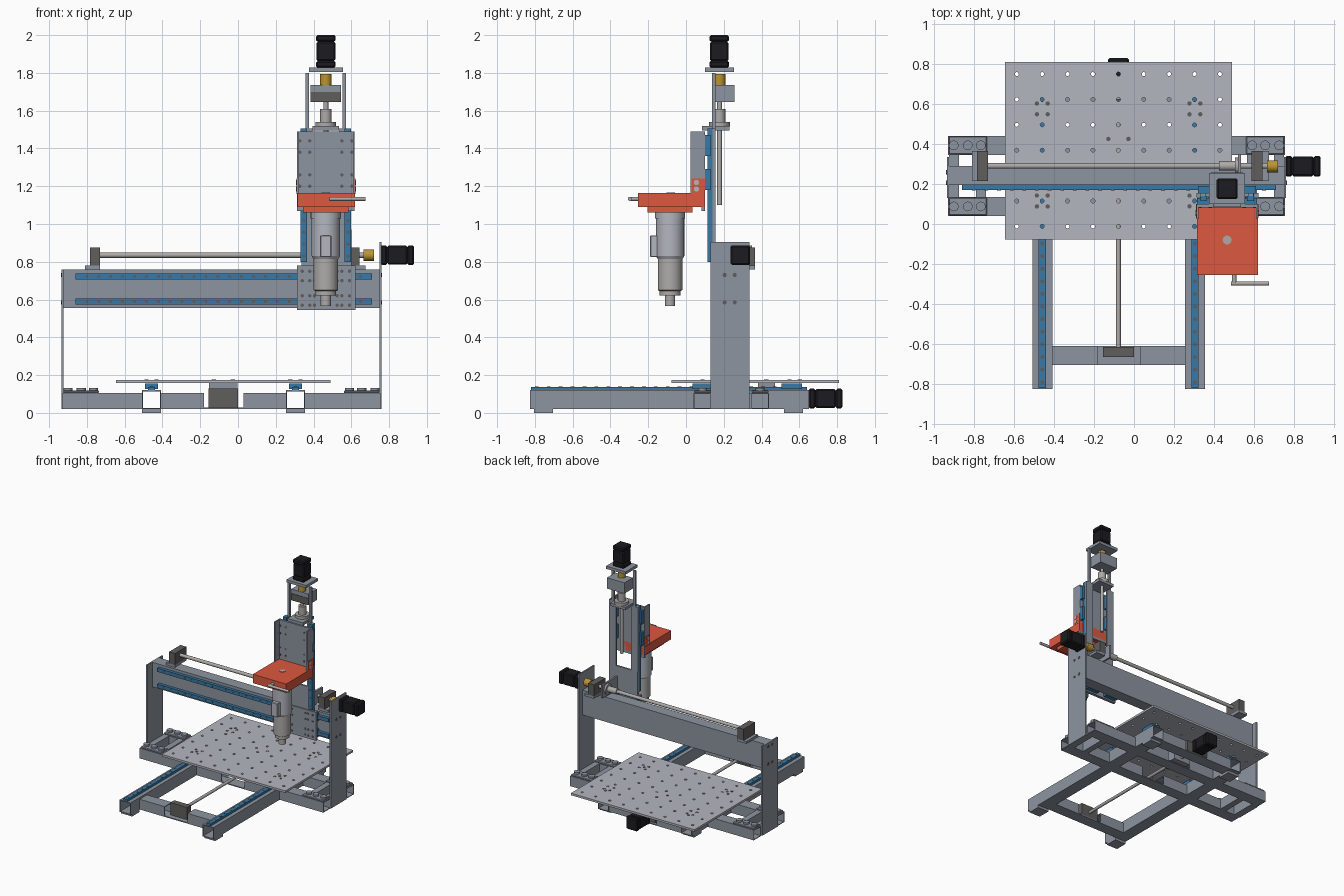
import bpy, bmesh, math
from mathutils import Matrix, Vector

if "Cube" in bpy.data.objects:
    bpy.data.objects.remove(bpy.data.objects["Cube"])


def mat(name, c):
    m = bpy.data.materials.new(name)
    m.diffuse_color = (*c, 1)
    m.use_nodes = True
    m.node_tree.nodes["Principled BSDF"].inputs["Base Color"].default_value = m.diffuse_color
    return m


STEEL = mat("blue_grey", (0.27, 0.30, 0.35))
LIGHT = mat("light_grey", (0.45, 0.47, 0.52))
BLUE = mat("rail_blue", (0.04, 0.19, 0.38))
RED = mat("orange_red", (0.72, 0.10, 0.05))
BLACK = mat("black", (0.012, 0.012, 0.015))
GOLD = mat("brass", (0.5, 0.30, 0.03))
DARK = mat("dark_block", (0.12, 0.11, 0.11))
SHAFT = mat("shaft_grey", (0.42, 0.41, 0.40))


def finish(name, bm, m=None):
    me = bpy.data.meshes.new(name)
    bm.to_mesh(me)
    bm.free()
    ob = bpy.data.objects.new(name, me)
    bpy.context.collection.objects.link(ob)
    if m:
        me.materials.append(m)
    return ob


def box(name, x, y, z, m=STEEL, bevel=0, open_axis=None):
    """Box from (min, max) pairs; open_axis turns it into a hollow tube."""
    lo, hi = Vector((x[0], y[0], z[0])), Vector((x[1], y[1], z[1]))
    bm = bmesh.new()
    bmesh.ops.create_cube(bm, size=1, matrix=Matrix.Translation((lo + hi) / 2) @ Matrix.Diagonal((*(hi - lo), 1)))
    if open_axis is not None:
        bm.normal_update()
        ends = [f for f in bm.faces if abs(f.normal[open_axis]) > 0.9]
        bmesh.ops.delete(bm, geom=ends, context='FACES_ONLY')
    if bevel:
        bmesh.ops.bevel(bm, geom=bm.edges[:], offset=bevel, segments=1, affect='EDGES')
    ob = finish(name, bm, m)
    if open_axis is not None:
        s = ob.modifiers.new("wall", 'SOLIDIFY')
        s.thickness, s.offset = 0.008, -1
    return ob


def rods(name, centres, r, length, axis, m=SHAFT, seg=24):
    """One object holding a cylinder at every centre."""
    rot = {0: Matrix.Rotation(math.pi / 2, 4, 'Y'), 1: Matrix.Rotation(math.pi / 2, 4, 'X'), 2: Matrix()}[axis]
    bm = bmesh.new()
    for c in centres:
        bmesh.ops.create_cone(bm, cap_ends=True, segments=seg, radius1=r, radius2=r, depth=length,
                              matrix=Matrix.Translation(c) @ rot)
    for f in bm.faces:
        f.smooth = len(f.verts) == 4
    for e in bm.edges:
        e.smooth = all(len(f.verts) == 4 for f in e.link_faces)
    return finish(name, bm, m)


def rod(name, c, s, e, r, axis, m=SHAFT):
    c = list(c)
    c[axis] = (s + e) / 2
    return rods(name, [c], r, e - s, axis, m)


def motor(name, c, s, e, axis):
    """Stepper motor: end caps and a chamfered body along an axis."""
    for tag, a, b, h in (("front_cap", s, s + .035, .052), ("body", s + .035, e - .035, .05), ("rear_cap", e - .035, e, .052)):
        ext = [(v - h, v + h) for v in c]
        ext[axis] = (a, b)
        box(name + "_" + tag, *ext, BLACK, .008)


def lathe(name, prof, x, y, m, seg=32):
    bm = bmesh.new()
    vs = [bm.verts.new((r, 0, z)) for r, z in prof]
    es = [bm.edges.new(p) for p in zip(vs, vs[1:])]
    bmesh.ops.spin(bm, geom=vs + es, cent=(0, 0, 0), axis=(0, 0, 1), angle=2 * math.pi, steps=seg)
    bmesh.ops.remove_doubles(bm, verts=bm.verts[:], dist=1e-4)
    bmesh.ops.recalc_face_normals(bm, faces=bm.faces[:])
    ob = finish(name, bm, m)
    ob.location = (x, y, 0)
    bpy.context.view_layer.objects.active = ob
    ob.select_set(True)
    bpy.ops.object.shade_smooth_by_angle()
    ob.select_set(False)


CX = -0.078   # table centre line
SX = 0.465    # spindle centre line

# base: long tubes, feet, rails and bearing carriages
for side, x in (("left", -.458), ("right", .304)):
    box(f"base_tube_{side}", (x - .05, x + .05), (-.825, .65), (.02, .12), open_axis=1)
    for tag, y in (("front", -.755), ("back", .57)):
        box(f"foot_{side}_{tag}", (x - .05, x + .05), (y - .05, y + .05), (0, .02))
    box(f"table_rail_{side}", (x - .018, x + .018), (-.82, .64), (.12, .138), BLUE)
    rods(f"table_rail_holes_{side}", [(x, -.79 + .063 * i, .138) for i in range(23)], .01, .003, 2, DARK, 12)
    for tag, y in (("front", .09), ("back", .56)):
        box(f"table_carriage_{side}_{tag}", (x - .034, x + .034), (y - .055, y + .055), (.126, .155), BLUE)

# base: cross tubes split around the long tubes and the drive screw
INNER = ((-.408, -.18), (.03, .254))
for tag, y, segs in (("front", (-.705, -.61), INNER), ("rear", (.55, .645), INNER),
                     ("gantry_front", (.04, .135), INNER + ((-.93, -.508), (.354, .755))),
                     ("gantry_back", (.345, .44), INNER + ((-.93, -.508), (.354, .755)))):
    for i, s in enumerate(segs):
        box(f"cross_tube_{tag}_{i}", s, y, (.02, .105), open_axis=0)
    box(f"cross_plate_{tag}", (-.18, .03), y, (.02, .028))

# gantry feet: stubs, clamp plates and bolts, mirrored about the frame centre
for side, k in (("left", 1), ("right", -1)):
    def X(a, b):
        p = [-.0875 + k * (v + .0875) for v in (a, b)]
        return min(p), max(p)
    box(f"gantry_stub_outer_{side}", X(-.925, -.875), (.135, .345), (.02, .105), open_axis=1)
    box(f"gantry_stub_inner_{side}", X(-.79, -.74), (.135, .345), (.02, .105), open_axis=1)
    for tag, y in (("front", .0875), ("back", .3925)):
        box(f"clamp_plate_{side}_{tag}", X(-.925, -.735), (y - .045, y + .045), (.105, .118), STEEL, .004)
        rods(f"clamp_bolts_{side}_{tag}", [(X(v, v)[0], y, .124) for v in (-.9, -.83, -.765)], .024, .016, 2, STEEL)
    box(f"upright_{side}", X(-.935, -.923), (.13, .335), (.02, .76 if k > 0 else .905))
    rods(f"upright_bolts_{side}", [(X(-.935, -.935)[0], y, z) for y in (.205, .258) for z in (.585, .73)], .011, .006, 0, DARK, 12)

# gantry beam with two rails
box("gantry_beam", (-.925, .75), (.195, .29), (.555, .76), open_axis=0)
for tag, z in (("lower", .59), ("upper", .722)):
    box(f"gantry_rail_{tag}", (-.86, .71), (.17, .196), (z - .015, z + .015), BLUE)
    rods(f"gantry_rail_holes_{tag}", [(-.8 + .063 * i, .17, z) for i in range(24)], .009, .003, 1, DARK, 12)
    for i, x in enumerate((.375, .555)):
        box(f"gantry_carriage_{tag}_{i}", (x - .055, x + .055), (.155, .19), (z - .033, z + .033), BLUE)

# gantry drive screw
rod("gantry_screw", (0, .29, .835), -.75, .67, .014, 0)
for tag, x, px in (("left", -.757, (-.81, -.73)), ("right", .615, (.59, .675))):
    box(f"gantry_bearing_{tag}", (x - .027, x + .027), (.215, .365), (.78, .875), DARK)
    box(f"gantry_bearing_base_{tag}", px, (.215, .365), (.76, .78))
rod("gantry_nut", (0, .29, .835), .425, .52, .024, 0)
rod("gantry_nut_flange", (0, .29, .835), .505, .52, .042, 0)
box("gantry_nut_bracket", (.52, .535), (.15, .35), (.775, .885))
rod("gantry_coupler", (0, .288, .835), .665, .72, .03, 0, GOLD)
motor("gantry_motor", (0, .288, .835), .755, .932, 0)

# table with a grid of holes
table = box("table", (-.645, .489), (-.077, .81), (.157, .174), LIGHT)
cut = rods("table_hole_cutter", [(CX + .1268 * i, -.012 + .1268 * j, .165) for i in range(-4, 5) for j in range(7)],
           .01, .1, 2, None, 12)
cut.hide_render = True
cut.hide_set(True)
b = table.modifiers.new("holes", 'BOOLEAN')
b.operation, b.object, b.solver = 'DIFFERENCE', cut, 'EXACT'
rods("table_bolts", [(x + dx, y + dy, .174) for x in (-.458, .304) for y in (.115, .575)
                     for dx in (-.027, .027) for dy in (-.027, .027)]
     + [(CX - .05, .425, .174), (CX + .05, .425, .174)], .011, .004, 2, DARK, 12)

# table drive screw
rod("table_screw", (CX, 0, .076), -.65, .66, .012, 1)
for tag, y in (("front", -.64), ("back", .6)):
    box(f"table_bearing_{tag}", (CX - .077, CX + .077), (y - .025, y + .025), (.022, .13), DARK)
box("table_nut_block", (CX - .075, CX + .075), (.38, .47), (.04, .157))
rod("table_nut", (CX, 0, .076), .30, .38, .028, 1)
motor("table_motor", (CX, 0, .076), .65, .828, 1)

# vertical axis frame: carriage plate, window strips and rails
box("lift_carriage_plate", (.312, .622), (.132, .155), (.545, .78))
rods("lift_carriage_bolts", [(SX + sx * dx, .132, z) for sx in (-1, 1) for dx in (.06, .085, .125)
                             for z in (.57, .62, .70, .75)], .009, .005, 1, DARK, 12)
box("lift_back_lower", (.335, .6), (.14, .155), (.78, .97))
for side, k in (("left", -1), ("right", 1)):
    def S(a, c):
        return tuple(sorted((SX + k * a, SX + k * c)))
    box(f"lift_back_strip_{side}", S(.07, .132), (.14, .155), (.97, 1.505))
    box(f"lift_motor_post_{side}", S(.088, .108), (.138, .155), (1.5, 1.8))
    box(f"lift_rail_{side}", S(.1, .133), (.115, .14), (.8, 1.505), BLUE)
    rods(f"lift_rail_holes_{side}", [(SX + k * .117, .115, .83 + .063 * i) for i in range(11)], .009, .003, 1, DARK, 12)
    for tag, z in (("lower", 1.235), ("upper", 1.415)):
        box(f"lift_carriage_{side}_{tag}", S(.083, .15), (.1, .13), (z - .055, z + .055), BLUE)
    # side walls of the moving plate and the red holder tabs
    box(f"slide_wall_{side}", S(.143, .153), (.025, .085), (1.165, 1.49))
    box(f"holder_tab_{side}", S(.143, .156), (.03, .1), (1.16, 1.24), RED)
    rods(f"holder_tab_bolts_{side}", [(SX + k * .156, .055, z) for z in (1.185, 1.22)], .014, .006, 0, LIGHT, 16)

# moving plate and lift screw
box("slide_plate", (SX - .153, SX + .153), (.083, .1), (1.07, 1.49))
rods("slide_plate_bolts", [(SX + sx * dx, .083, z) for sx in (-1, 1) for dx in (.085, .138)
                           for z in (1.2, 1.26, 1.38, 1.44)], .009, .005, 1, DARK, 12)
box("lift_nut_bracket", (SX - .07, SX + .07), (.085, .23), (1.495, 1.518))
lathe("lift_nut", [(0, 1.515), (.055, 1.515), (.055, 1.54), (.03, 1.54), (.03, 1.61), (0, 1.61)], SX, .178, SHAFT)
rod("lift_screw", (SX, .178, 0), 1.1, 1.74, .013, 2)
box("lift_bearing", (SX - .08, SX + .08), (.147, .258), (1.645, 1.735), STEEL)
box("lift_bearing_cover", (SX - .08, SX + .08), (.143, .147), (1.645, 1.7), DARK)
rod("lift_coupler", (SX, .178, 0), 1.72, 1.795, .03, 2, GOLD)
box("lift_motor_plate", (SX - .09, SX + .09), (.1, .255), (1.805, 1.828))
motor("lift_motor", (SX, .176, 0), 1.828, 2.0, 2)

# spindle holder, lock pin and spindle
box("spindle_holder", (SX - .15, SX + .155), (-.255, .1), (1.09, 1.163), RED)
box("spindle_holder_lower", (SX - .12, SX + .12), (-.205, .035), (1.062, 1.09), RED)
rod("spindle_draw_rod", (SX, -.08, 0), 1.1, 1.167, .022, 2)
rod("lock_pin", (SX + .035, 0, 1.133), -.3, -.25, .011, 1)
rod("lock_handle", (0, -.297, 1.133), SX + .02, .675, .011, 0)
lathe("spindle_body", [(0, 1.065), (.08, 1.065), (.08, 1.03), (.075, 1.03), (.075, .83), (.066, .815), (0, .815)],
      SX, -.084, LIGHT)
lathe("spindle_nose", [(0, .82), (.065, .82), (.065, .65), (.055, .645), (.055, .622), (.027, .622), (.027, .565), (0, .565)],
      SX, -.084, SHAFT)
box("spindle_cable_box", (SX - .03, SX + .03), (-.19, -.145), (.825, .94), LIGHT, .004)
